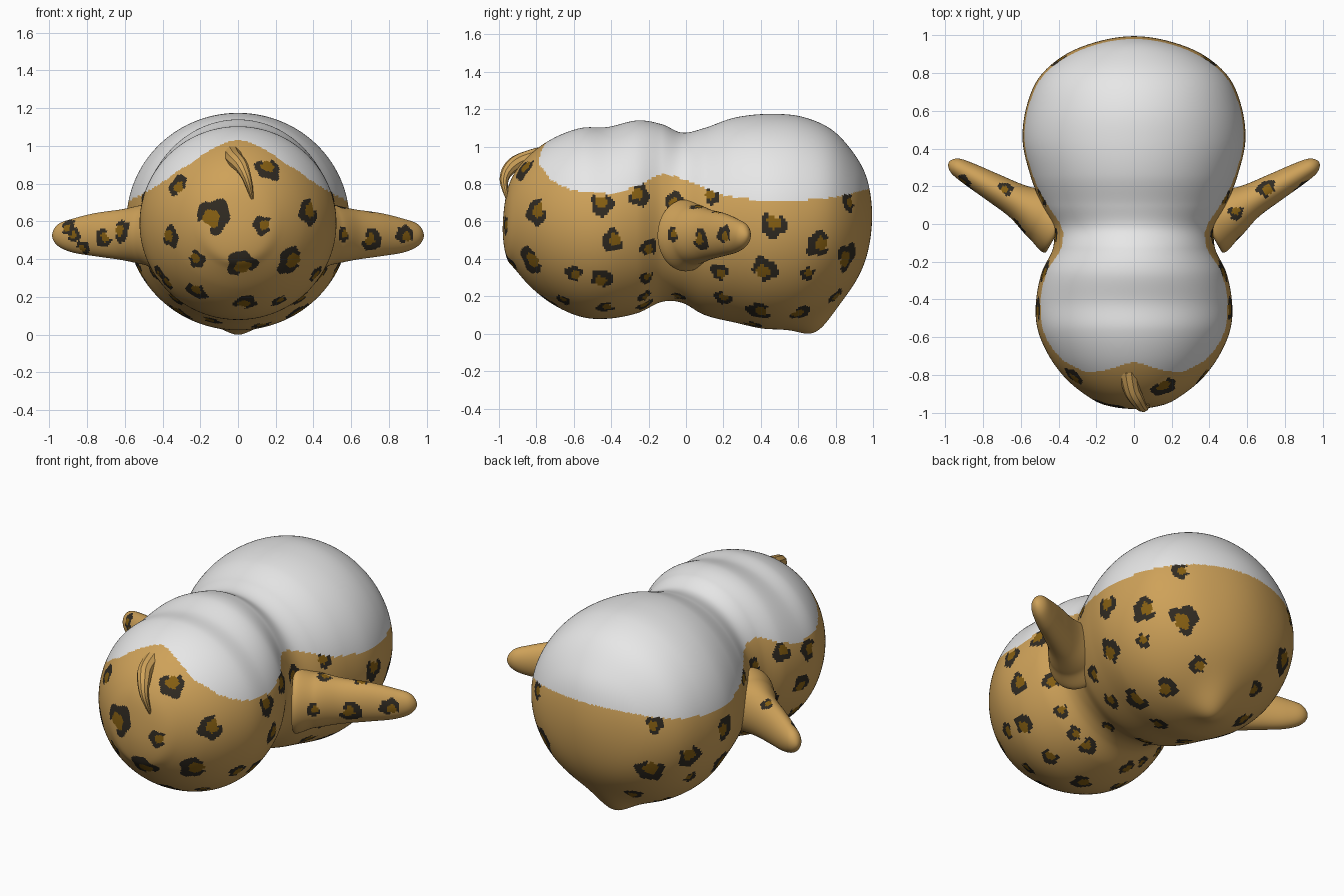
import bpy, bmesh, math
from mathutils import Vector, Matrix
from mathutils.bvhtree import BVHTree
from mathutils.kdtree import KDTree

cube = bpy.data.objects.get("Cube")
if cube:
    bpy.data.objects.remove(cube, do_unlink=True)


def material(name, rgb):
    mat = bpy.data.materials.new(name)
    mat.use_nodes = True
    mat.diffuse_color = (*rgb, 1)
    bsdf = next(n for n in mat.node_tree.nodes if n.type == 'BSDF_PRINCIPLED')
    bsdf.inputs["Base Color"].default_value = (*rgb, 1)
    return mat


TAN, WHITE, DARK, BROWN = range(4)
MATERIALS = [
    material("tan fur", (0.62, 0.36, 0.10)),
    material("white belly", (0.80, 0.80, 0.80)),
    material("dark spot ring", (0.03, 0.024, 0.016)),
    material("brown spot centre", (0.24, 0.115, 0.006)),
]


def spline(keys, steps):
    """Smooth sections (y, top, bottom, half width) that close roundly at both ends."""
    def phantom(k):
        return (k[0], k[2], k[1], -k[3])
    pts = [Vector(k) for k in [phantom(keys[1]), *keys, phantom(keys[-2])]]
    out = []
    for a, b, c, d in zip(pts, pts[1:], pts[2:], pts[3:]):
        for i in range(steps):
            t = i / steps
            out.append(b + (c - a) * t / 2 + (a * 2 - b * 5 + c * 4 - d) * t * t / 2
                       + (b * 3 - a - c * 3 + d) * t ** 3 / 2)
    return out[1:]


def loft(name, keys, steps, sides, matrix=Matrix(), shape=None):
    """Skin elliptical sections along local y."""
    bm = bmesh.new()
    rings = []
    for y, top, bottom, width in spline(keys, steps):
        ring = []
        for i in range(sides):
            a = math.tau * i / sides
            co = Vector((width * math.cos(a), y,
                         (top + bottom) / 2 + (top - bottom) / 2 * math.sin(a)))
            ring.append(bm.verts.new(matrix @ (shape(co) if shape else co)))
        rings.append(ring)
    for r, s in zip(rings, rings[1:]):
        for i in range(sides):
            j = (i + 1) % sides
            bm.faces.new((r[i], r[j], s[j], s[i]))
    for ring, key in ((rings[0], keys[0]), (rings[-1], keys[-1])):
        pole = bm.verts.new(matrix @ Vector((0, key[0], key[1])))
        for i in range(sides):
            bm.faces.new((pole, ring[i], ring[(i + 1) % sides]))
    bmesh.ops.recalc_face_normals(bm, faces=bm.faces)
    for f in bm.faces:
        f.smooth = True
    mesh = bpy.data.meshes.new(name)
    bm.to_mesh(mesh)
    bm.free()
    for mat in MATERIALS:
        mesh.materials.append(mat)
    obj = bpy.data.objects.new(name, mesh)
    bpy.context.collection.objects.link(obj)
    return obj


# Head and body in one skin, with a small stubby tail pulled from the underside
BODY = [
    (-.98, .56, .56, 0), (-.96, .75, .41, .15), (-.91, .87, .34, .25),
    (-.82, .97, .24, .36), (-.70, 1.05, .15, .45), (-.56, 1.10, .09, .51),
    (-.42, 1.105, .08, .52), (-.26, 1.14, .11, .49), (-.13, 1.12, .17, .43),
    (-.02, 1.075, .165, .43), (.10, 1.10, .10, .49), (.26, 1.155, .06, .55),
    (.44, 1.175, .025, .59), (.62, 1.16, .045, .57), (.78, 1.09, .14, .50),
    (.90, .96, .27, .36), (.97, .82, .43, .18), (.995, .63, .63, 0),
]


def pull_tail(co):
    if co.z < 0.5:
        d = math.hypot(co.x, co.y - 0.7)
        co.z -= 0.07 * math.exp(-(d / 0.11) ** 2)
    return co


body = loft("head_and_body", BODY, 16, 230, shape=pull_tail)

# Flippers swept out and back
FLIPPER = [(0, .17, -.17, .15), (.12, .165, -.155, .14), (.26, .14, -.13, .095),
           (.42, .12, -.11, .075), (.56, .09, -.09, .06), (.65, .06, -.055, .042),
           (.685, 0, 0, 0)]
flippers = []
for side, label in ((1, "left"), (-1, "right")):
    place = (Matrix.Translation((side * .385, -.01, .525))
             @ Matrix.Rotation(math.radians(-60.5 * side), 4, 'Z'))
    flippers.append(loft(label + "_flipper", FLIPPER, 14, 72, place))

# Crooked little nose
curve = bpy.data.curves.new("nose", 'CURVE')
curve.dimensions = '3D'
curve.bevel_depth = 1
curve.bevel_resolution = 3
curve.use_fill_caps = True
NOSE = [(-.03, -.78, .95, .05), (-.02, -.87, .93, .045), (.015, -.93, .90, .04),
        (.04, -.97, .85, .028), (.06, -.975, .79, .02), (.075, -.955, .72, .008)]
path = curve.splines.new('NURBS')
path.points.add(len(NOSE) - 1)
path.use_endpoint_u = True
path.order_u = 3
for p, (x, y, z, r) in zip(path.points, NOSE):
    p.co = (x, y, z, 1)
    p.radius = r
curve.materials.append(MATERIALS[TAN])
nose = bpy.data.objects.new("nose", curve)
bpy.context.collection.objects.link(nose)
for o in bpy.context.selected_objects:
    o.select_set(False)
nose.select_set(True)
bpy.context.view_layer.objects.active = nose
bpy.ops.object.convert(target='MESH')
bpy.ops.object.shade_smooth_by_angle()

# White belly: everything above a wavy line, behind the face edge
LINE = [(-.80, .94), (-.78, .90), (-.72, .82), (-.62, .77), (-.5, .75), (-.4, .75),
        (-.25, .79), (-.15, .85), (-.1, .855), (0, .82), (.2, .74), (.4, .71),
        (.6, .71), (.8, .73), (1, .78)]


def line_height(y):
    for (a, za), (b, zb) in zip(LINE, LINE[1:]):
        if a <= y <= b:
            return za + (zb - za) * (y - a) / (b - a)
    return 2


for f in body.data.polygons:
    x, y, z = f.center
    if z > line_height(y) and y > -.785 + .05 * math.exp(-(x / .12) ** 2):
        f.material_index = WHITE

# Spots in hundredths: two coordinates across the direction, then radius
SIDE = [(-80, 65, 7), (-83, 39, 8), (-60, 32, 5), (-45, 69, 6), (-45, 29, 6),
        (-39, 50, 6), (-25, 74, 6), (-20, 46, 5), (-21, 30, 4), (-43, 14, 5),
        (-66, 18, 4), (-22, 20, 4), (-6, 71, 5), (-4, 20, 4), (14, 74, 5),
        (18, 33, 5), (47, 58, 7), (42, 34, 7), (71, 48, 7), (86, 41, 8), (87, 70, 5),
        (65, 32, 4), (39, 12, 7), (61, 11, 6), (80, 20, 5), (20, 19, 5), (8, 51, 5),
        (19, 53, 4)]
FRONT = [(-32, 79, 6), (16, 88, 7), (-13, 63, 9), (13, 58, 5), (-22, 40, 5),
         (2, 37, 8), (-36, 52, 6), (-22, 23, 6), (4, 17, 6), (22, 18, 4),
         (-38, 28, 5), (56, 53, 4), (71, 50, 6), (89, 53, 5), (-62, 55, 6),
         (-82, 46, 4), (-90, 58, 4)]
TOP = [(70, 19, 5), (54, 6, 4), (-68, 19, 4), (-90, 22, 4)]
UNDER = [(0, -45, 6), (15, -22, 5), (-16, -25, 5), (0, 8, 5), (12, 36, 5), (-14, 27, 5)]

rays = [(Vector((3, a, b)), Vector((-1, 0, 0)), r) for a, b, r in SIDE]
rays += [(Vector((-3, a, b)), Vector((1, 0, 0)), r) for a, b, r in SIDE if a > -65]
rays += [(Vector((a, -3, b)), Vector((0, 1, 0)), r) for a, b, r in FRONT]
rays += [(Vector((a, b, 3)), Vector((0, 0, -1)), r) for a, b, r in TOP]
rays += [(Vector((a, b, -3)), Vector((0, 0, 1)), r) for a, b, r in UNDER]

skins = []
for obj in [body] + flippers:
    polys = obj.data.polygons
    tree = KDTree(len(polys))
    for f in polys:
        tree.insert(f.center, f.index)
    tree.balance()
    bvh = BVHTree.FromPolygons([v.co for v in obj.data.vertices],
                               [tuple(f.vertices) for f in polys])
    skins.append((polys, tree, bvh))

for n, (origin, heading, radius) in enumerate(rays):
    start = Vector([c if abs(c) == 3 else c / 100 for c in origin])
    radius /= 100
    hits = [(skin[2].ray_cast(start, heading), skin) for skin in skins]
    hits = [h for h in hits if h[0][0] is not None]
    if not hits:
        continue
    (point, normal, _, _), (polys, tree, _) = min(hits, key=lambda h: h[0][3])
    u = normal.orthogonal().normalized()
    v = normal.cross(u)
    for co, index, dist in tree.find_range(point, radius * 1.2):
        f = polys[index]
        if f.material_index == WHITE or f.normal.dot(normal) < .2:
            continue
        a = math.atan2((co - point).dot(v), (co - point).dot(u))
        wobble = 1 + .09 * math.sin(3 * a + n) + .08 * math.sin(5 * a + 2 * n)
        gap = math.cos(a - 2.4 * n) > .88
        if dist < radius * wobble * (.5 + .2 * math.cos(a - 2.4 * n)):
            f.material_index = BROWN
        elif dist < radius * wobble and not gap:
            f.material_index = DARK
